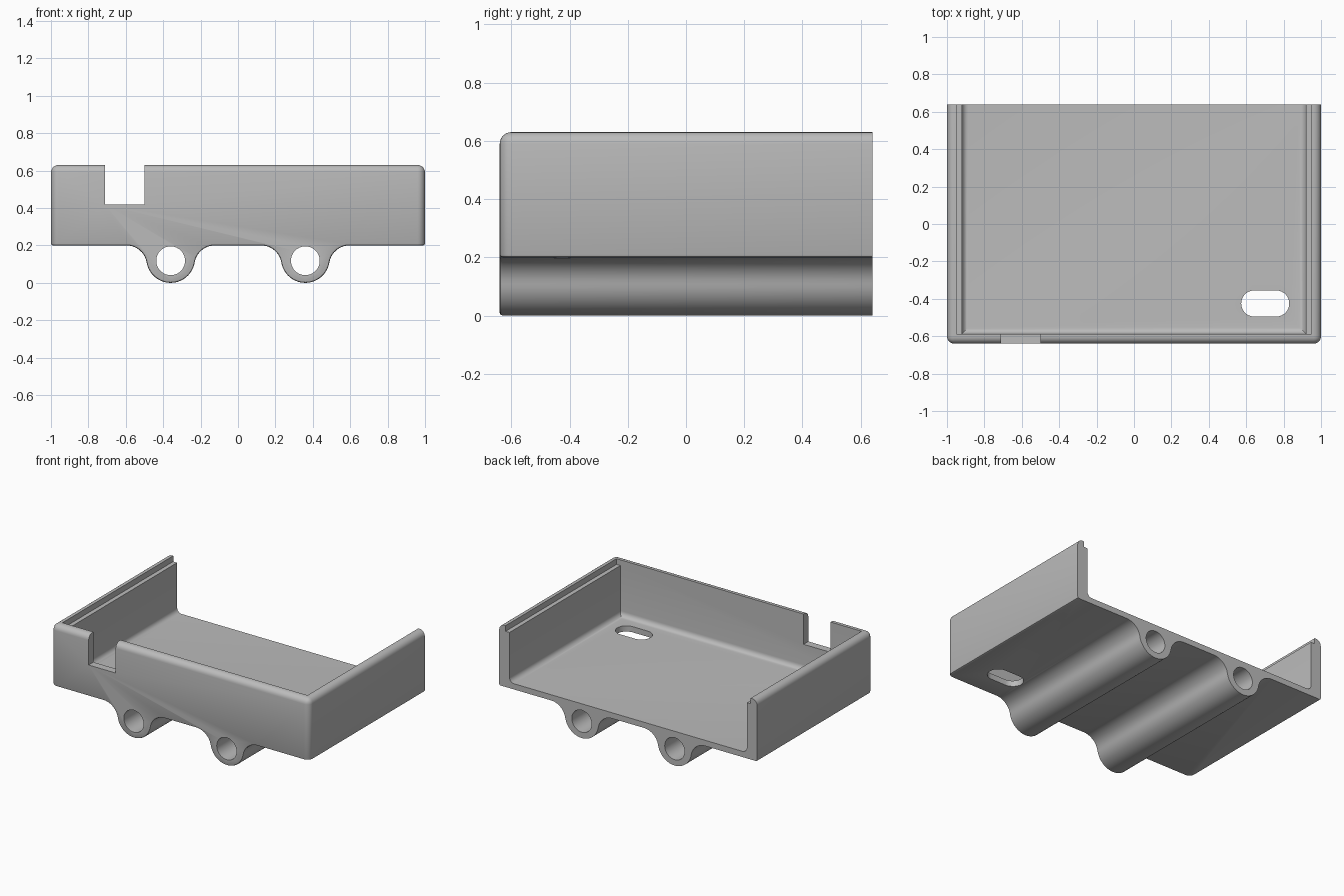
import bpy, bmesh
from math import sin, cos, atan2, pi, radians
from mathutils import Vector

if "Cube" in bpy.data.objects:
    bpy.data.objects.remove(bpy.data.objects["Cube"])

FRONT, BACK, BASE, TOP = -0.64, 0.64, 0.2, 0.63
TUBE_X, TUBE_R = 0.36, 0.13

grey = bpy.data.materials.new("plain grey")
grey.use_nodes = True
grey.diffuse_color = (0.5, 0.5, 0.5, 1)
grey.node_tree.nodes["Principled BSDF"].inputs["Base Color"].default_value = (0.5, 0.5, 0.5, 1)


def to_object(name, bm):
    bmesh.ops.recalc_face_normals(bm, faces=bm.faces)
    mesh = bpy.data.meshes.new(name)
    bm.to_mesh(mesh)
    bm.free()
    obj = bpy.data.objects.new(name, mesh)
    bpy.context.collection.objects.link(obj)
    mesh.materials.append(grey)
    return obj


def extrude(points, axis, length):
    """Close an outline into a solid prism along one axis."""
    bm = bmesh.new()
    near = [bm.verts.new(p) for p in points]
    far = [bm.verts.new(Vector(p) + Vector(axis) * length) for p in points]
    bm.faces.new(near)
    bm.faces.new(far[::-1])
    for i in range(len(near)):
        bm.faces.new((near[i], near[i - 1], far[i - 1], far[i]))
    bmesh.ops.recalc_face_normals(bm, faces=bm.faces)
    bm.normal_update()
    return bm


def round_edges(bm, test, radius, segments):
    edges = [e for e in bm.edges if len(e.link_faces) == 2
             and e.calc_face_angle(0) > radians(50) and test(*[v.co for v in e.verts])]
    bmesh.ops.bevel(bm, geom=edges, offset=radius, segments=segments, profile=0.5,
                    affect="EDGES", loop_slide=True, clamp_overlap=False)
    bm.normal_update()


def arc(cx, cz, r, a0, a1, n):
    return [(cx + r * cos(a0 + (a1 - a0) * i / n), cz + r * sin(a0 + (a1 - a0) * i / n))
            for i in range(n + 1)]


def tube_outline(cx):
    """Underside bulge, left to right: fillet, round belly, fillet."""
    dx, fr = 0.236, 0.109
    fz = BASE - fr
    a = atan2(TUBE_R - fz, dx)
    left = arc(cx - dx, fz, fr, pi / 2, a, 10)
    belly = arc(cx, TUBE_R, TUBE_R, pi + a, 2 * pi - a, 28)
    right = arc(cx + dx, fz, fr, pi - a, pi / 2, 10)
    return left + belly[1:-1] + right


def box(name, x0, x1, y0, y1, z0, z1, fillet=0):
    bm = extrude([(x0, y0, z0), (x1, y0, z0), (x1, y1, z0), (x0, y1, z0)],
                 (0, 0, 1), z1 - z0)
    if fillet:
        round_edges(bm, lambda a, b: max(a.z, b.z) < z0 + 0.001, fillet, 6)
    return to_object(name, bm)


def main_edge(a, b):
    side_top = min(a.z, b.z) > TOP - 0.001 and min(a.y, b.y) < BACK - 0.001
    front_post = max(a.y, b.y) < FRONT + 0.001 and abs(a.z - b.z) > 0.3
    return side_top or front_post


def under_edge(a, b):
    return max(a.z, b.z) < BASE + 0.001 and min(a.y, b.y) < BACK - 0.001


# Tray body with the two tube bulges in one outline
outline = [(-1, BASE)] + tube_outline(-TUBE_X) + tube_outline(TUBE_X)
outline += [(1, BASE), (1, TOP), (-1, TOP)]
bm = extrude([(x, FRONT, z) for x, z in outline], (0, 1, 0), BACK - FRONT)
round_edges(bm, main_edge, 0.04, 6)
round_edges(bm, under_edge, 0.01, 2)
body = to_object("tray_body", bm)

# Cutters: interior, lid rebate, front notch, floor slot, tube bores
cutters = [
    box("interior_cutter", -0.92, 0.92, -0.587, 0.8, 0.24, 0.9, 0.035),
    box("rebate_cutter", -0.95, 0.95, -0.587, 0.8, 0.59, 0.9),
    box("notch_cutter", -0.71, -0.5, -0.8, -0.5, 0.418, 0.9),
]
slot = arc(0.76, -0.425, 0.07, -pi / 2, pi / 2, 14) + arc(0.643, -0.425, 0.07, pi / 2, 1.5 * pi, 14)
cutters.append(to_object("slot_cutter", extrude([(x, y, 0.1) for x, y in slot], (0, 0, 1), 0.3)))
for side, name in ((-1, "right_bore_cutter"), (1, "left_bore_cutter")):
    ring = arc(side * TUBE_X, 0.118, 0.077, 0, 2 * pi, 40)[:-1]
    cutters.append(to_object(name, extrude([(x, -0.8, z) for x, z in ring], (0, 1, 0), 1.6)))

bpy.context.view_layer.objects.active = body
for cutter in cutters:
    mod = body.modifiers.new(cutter.name, "BOOLEAN")
    mod.operation, mod.solver, mod.object = "DIFFERENCE", "EXACT", cutter
    bpy.ops.object.modifier_apply(modifier=mod.name)
    bpy.data.objects.remove(cutter)

bpy.ops.object.select_all(action="DESELECT")
body.select_set(True)
bpy.ops.object.shade_smooth_by_angle(angle=radians(30))
